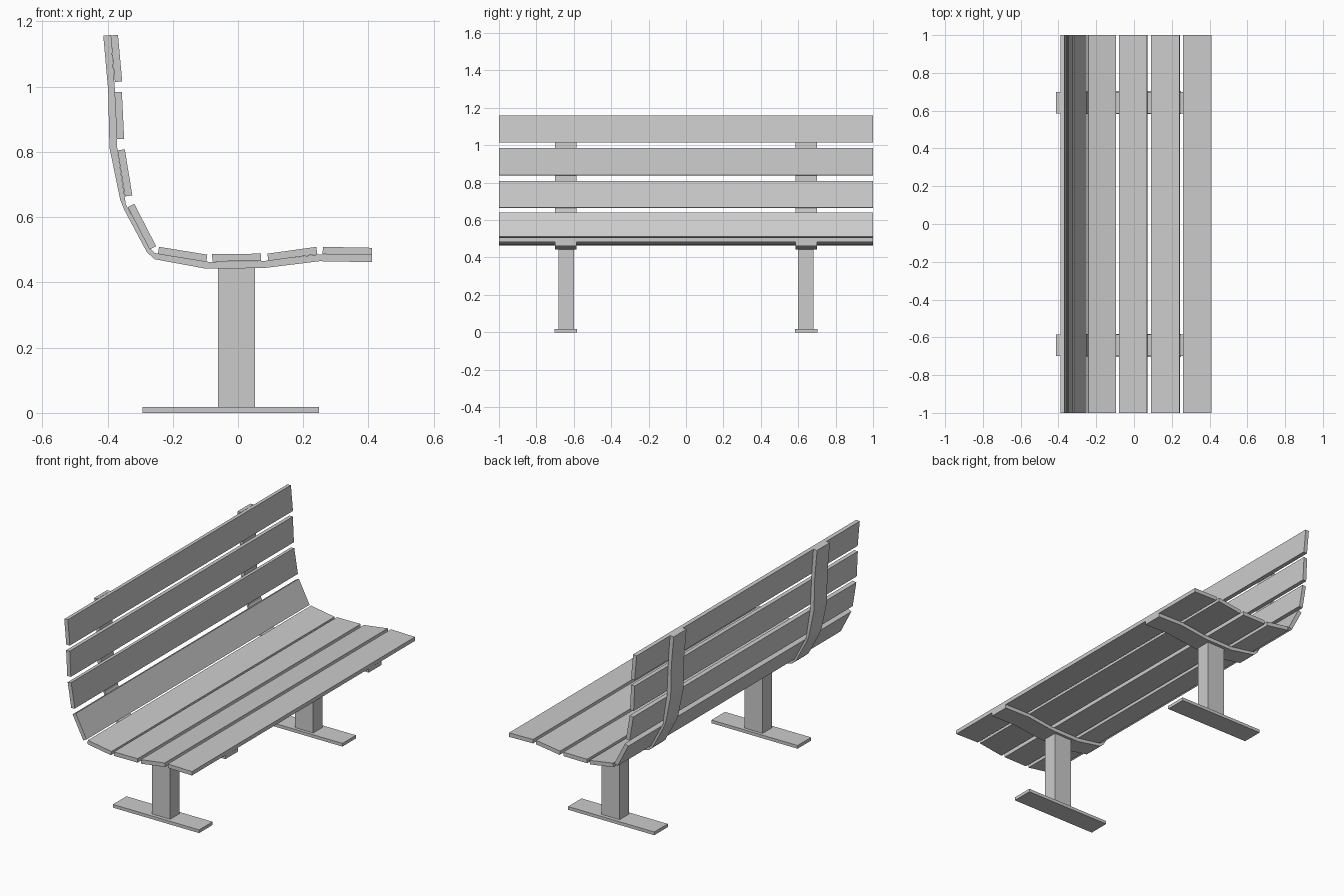
import bpy, bmesh

if "Cube" in bpy.data.objects:
    bpy.data.objects.remove(bpy.data.objects["Cube"])


def extrude_profile(name, pts, y0, y1):
    """Closed xz outline extruded along y."""
    bm = bmesh.new()
    a = [bm.verts.new((x, y0, z)) for x, z in pts]
    b = [bm.verts.new((x, y1, z)) for x, z in pts]
    n = len(pts)
    bm.faces.new(a)
    bm.faces.new(b[::-1])
    for i in range(n):
        j = (i + 1) % n
        bm.faces.new((a[i], b[i], b[j], a[j]))
    bmesh.ops.recalc_face_normals(bm, faces=bm.faces)
    me = bpy.data.meshes.new(name)
    bm.to_mesh(me)
    bm.free()
    ob = bpy.data.objects.new(name, me)
    bpy.context.collection.objects.link(ob)
    return ob


def slat(name, p, q, t=0.0225):
    """Full-length board; p-q is the sitting side, thickness goes to its right."""
    dx, dz = q[0] - p[0], q[1] - p[1]
    l = (dx * dx + dz * dz) ** 0.5
    nx, nz = dz / l * t, -dx / l * t
    pts = [p, q, (q[0] + nx, q[1] + nz), (p[0] + nx, p[1] + nz)]
    return extrude_profile(name, pts, -1, 1)


def rect(x0, x1, z0, z1):
    return [(x0, z0), (x1, z0), (x1, z1), (x0, z1)]


# Seat boards, back to front
for i, (p, q) in enumerate([
        ((-0.242, 0.509), (-0.094, 0.485)),
        ((-0.079, 0.487), (0.070, 0.488)),
        ((0.090, 0.488), (0.240, 0.509)),
        ((0.260, 0.509), (0.411, 0.506))]):
    slat(f"seat_slat_{i + 1}", p, q)

# Backrest boards, bottom to top
for i, (p, q) in enumerate([
        ((-0.318, 0.641), (-0.251, 0.511)),
        ((-0.347, 0.808), (-0.324, 0.667)),
        ((-0.356, 0.984), (-0.349, 0.840)),
        ((-0.368, 1.159), (-0.355, 1.016))]):
    slat(f"back_slat_{i + 1}", p, q)

# Curved support strap outline: inner side down, outer side back up
strap = [(-0.390, 1.158), (-0.377, 0.985), (-0.370, 0.808), (-0.344, 0.640),
         (-0.272, 0.506), (-0.255, 0.490), (-0.090, 0.463), (0.075, 0.465),
         (0.250, 0.486), (0.411, 0.484), (0.411, 0.462), (0.250, 0.465),
         (0.080, 0.444), (-0.098, 0.442), (-0.255, 0.471), (-0.279, 0.492),
         (-0.349, 0.623), (-0.361, 0.653), (-0.394, 0.813), (-0.398, 0.990),
         (-0.413, 1.156)]

# Two supports: strap, post and foot plate
for side, s in (("left", -1), ("right", 1)):
    extrude_profile(f"{side}_support_strap", strap, s * 0.585, s * 0.70)
    extrude_profile(f"{side}_post", rect(-0.061, 0.052, 0.017, 0.446), s * 0.60, s * 0.682)
    extrude_profile(f"{side}_foot_plate", rect(-0.293, 0.248, 0, 0.018), s * 0.582, s * 0.703)
